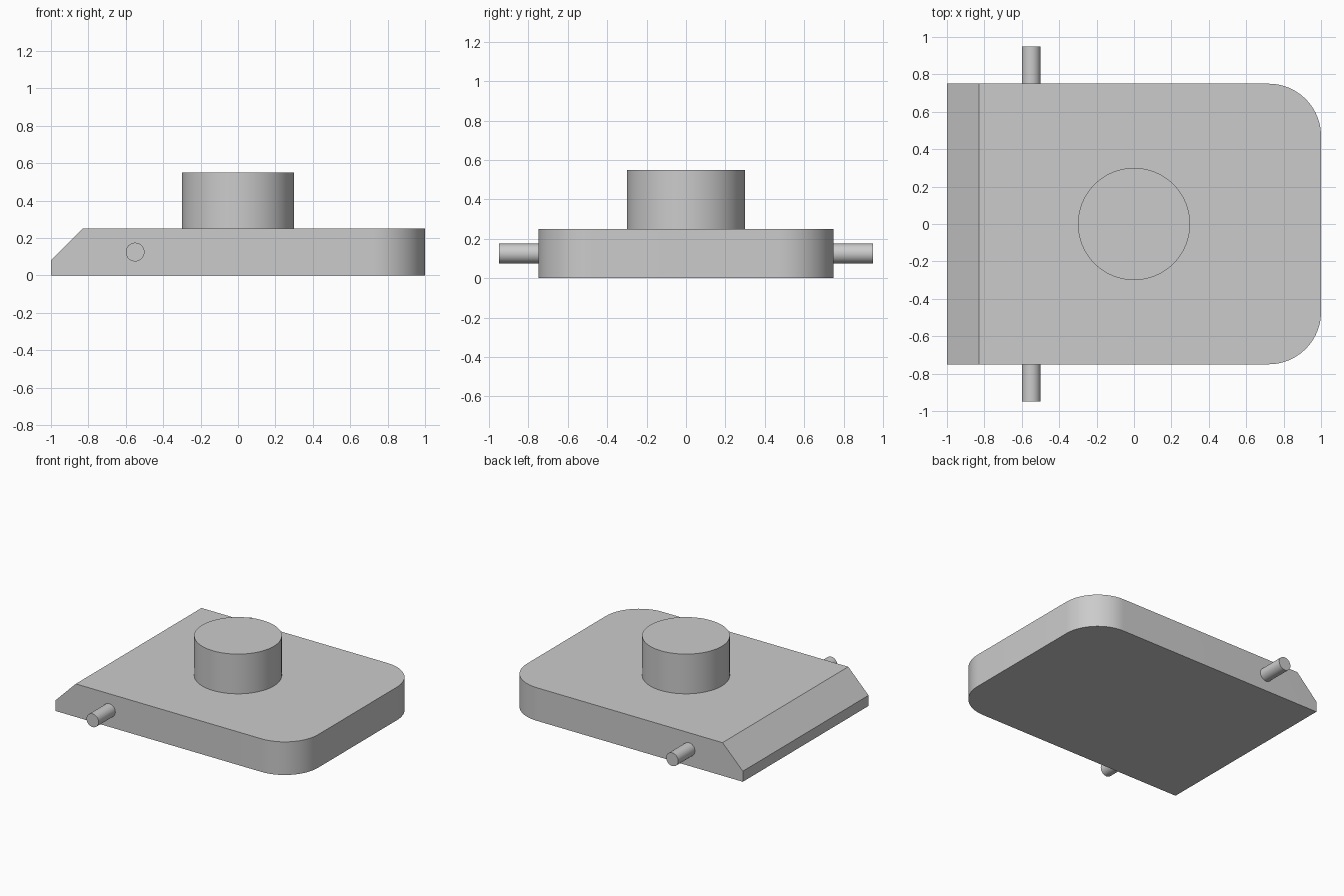
import bpy, bmesh
from math import sin, cos, pi, radians
from mathutils import Vector

cube = bpy.data.objects.get("Cube")
if cube:
    bpy.data.objects.remove(cube, do_unlink=True)

# Single plain grey
grey = bpy.data.materials.new("plain grey")
grey.use_nodes = True
colour = (0.6, 0.6, 0.6, 1)
grey.diffuse_color = colour
grey.node_tree.nodes["Principled BSDF"].inputs["Base Color"].default_value = colour


def finish(obj):
    obj.data.materials.append(grey)
    bpy.ops.object.select_all(action="DESELECT")
    obj.select_set(True)
    bpy.context.view_layer.objects.active = obj
    bpy.ops.object.shade_smooth_by_angle(angle=radians(30))


def cylinder(name, radius, length, centre, rotation=(0, 0, 0)):
    bpy.ops.mesh.primitive_cylinder_add(vertices=64, radius=radius, depth=length,
                                        location=centre, rotation=rotation)
    obj = bpy.context.object
    obj.name = name
    finish(obj)


# Base plate: outline with two rounded corners, extruded upward
half_width, thickness, corner, chamfer, steps = 0.75, 0.25, 0.28, 0.17, 20
outline = [(-1, -half_width)]
for side, start in ((-1, -pi / 2), (1, 0)):
    for i in range(steps + 1):
        a = start + pi / 2 * i / steps
        outline.append((1 - corner + corner * cos(a),
                        side * (half_width - corner) + corner * sin(a)))
outline.append((-1, half_width))

bm = bmesh.new()
bottom = bm.faces.new([bm.verts.new((x, y, 0)) for x, y in outline])
top = bmesh.ops.extrude_face_region(bm, geom=[bottom], use_keep_orig=True)
bmesh.ops.translate(bm, vec=Vector((0, 0, thickness)),
                    verts=[v for v in top["geom"] if isinstance(v, bmesh.types.BMVert)])

# Sloped edge along the straight end
edge = [e for e in bm.edges
        if all(v.co.x < -0.99 and v.co.z > thickness / 2 for v in e.verts)]
bmesh.ops.bevel(bm, geom=edge, offset=chamfer, segments=1, affect="EDGES")
bmesh.ops.recalc_face_normals(bm, faces=bm.faces[:])
mesh = bpy.data.meshes.new("base_plate")
bm.to_mesh(mesh)
bm.free()
plate = bpy.data.objects.new("base_plate", mesh)
bpy.context.collection.objects.link(plate)
finish(plate)

# Round boss on top
cylinder("top_boss", 0.3, 0.3, (0, 0, 0.4))

# Hinge pins on both sides
for name, side in (("front_pin", -1), ("back_pin", 1)):
    cylinder(name, 0.05, 0.2, (-0.55, side * 0.85, 0.125), (pi / 2, 0, 0))
